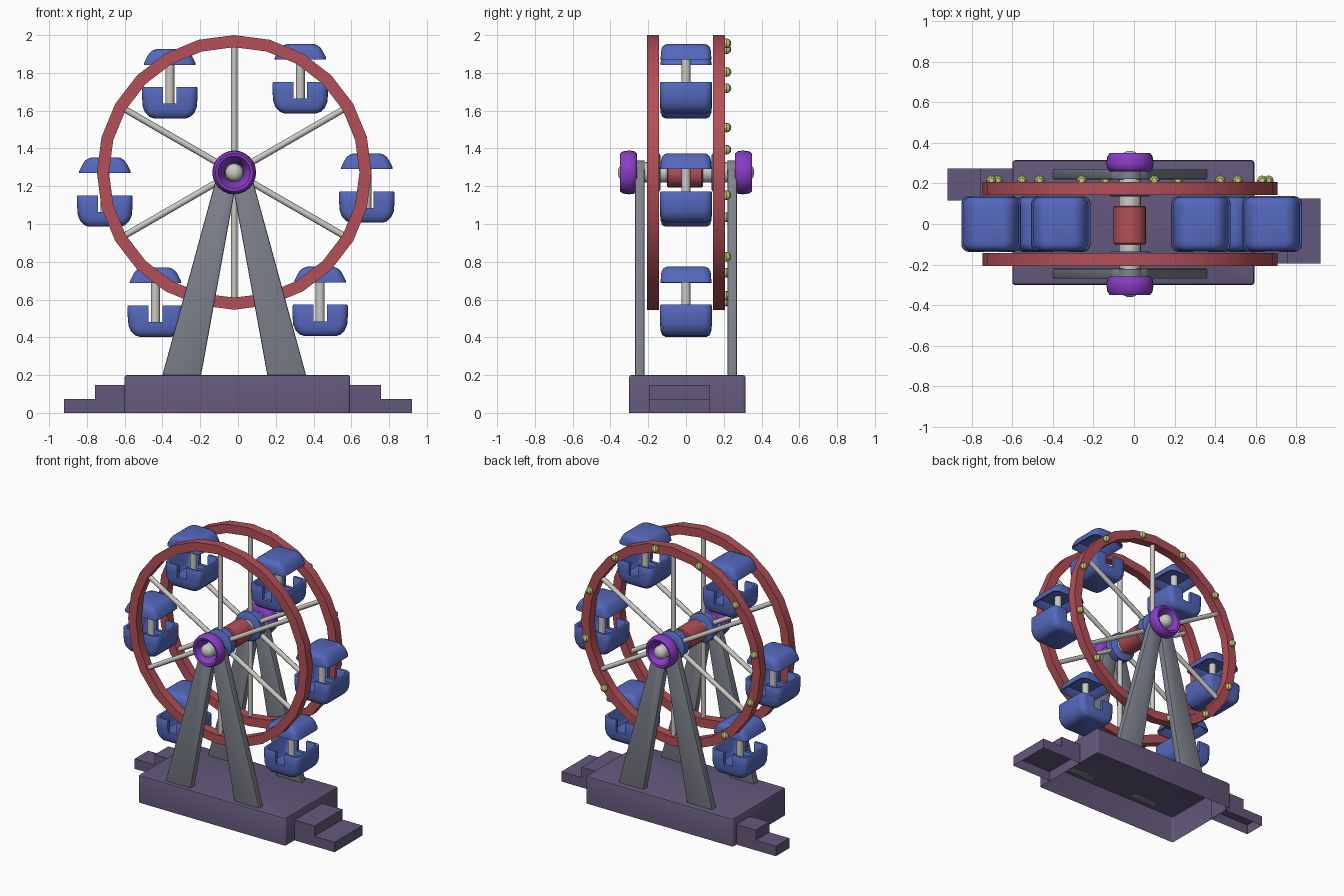
import bpy, bmesh, math

if "Cube" in bpy.data.objects:
    bpy.data.objects.remove(bpy.data.objects["Cube"])

CX, CZ = -0.02, 1.273          # wheel centre


def mat(name, r, g, b):
    m = bpy.data.materials.new(name)
    m.diffuse_color = (r, g, b, 1)
    m.use_nodes = True
    m.node_tree.nodes["Principled BSDF"].inputs["Base Color"].default_value = m.diffuse_color
    return m


RED = mat("red", 0.45, 0.08, 0.095)
BLUE = mat("blue", 0.09, 0.14, 0.51)
PLUM = mat("plum", 0.127, 0.098, 0.20)
STEEL = mat("steel_grey", 0.216, 0.231, 0.27)
SILVER = mat("silver", 0.60, 0.585, 0.55)
YELLOW = mat("yellow", 0.60, 0.60, 0.19)
PURPLE = mat("purple", 0.25, 0.045, 0.56)


def finish(name, bm, m, angle=35):
    bmesh.ops.recalc_face_normals(bm, faces=bm.faces)
    me = bpy.data.meshes.new(name)
    bm.to_mesh(me)
    bm.free()
    me.materials.append(m)
    me.shade_smooth()
    me.set_sharp_from_angle(angle=math.radians(angle))
    ob = bpy.data.objects.new(name, me)
    bpy.context.collection.objects.link(ob)
    return ob


def skin(bm, rings, closed=False, caps=True):
    """Join rings of vertices with quads, with optional end caps."""
    vs = [[bm.verts.new(p) for p in r] for r in rings]
    n = len(vs[0])
    for a, b in zip(vs, vs[1:] + (vs[:1] if closed else [])):
        if a is not b:
            for i in range(n):
                j = (i + 1) % n
                bm.faces.new((a[i], a[j], b[j], b[i]))
    if caps and not closed:
        bm.faces.new(vs[0])
        bm.faces.new(vs[-1])


def lathe(name, prof, n, m, closed=False, angle=35):
    """Turn (radius, y) points around the wheel axis."""
    bm = bmesh.new()
    ang = [i * math.tau / n for i in range(n)]
    skin(bm, [[(CX + r * math.cos(a), y, CZ + r * math.sin(a)) for a in ang]
              for r, y in prof], closed)
    return finish(name, bm, m, angle)


def rounded(hx, hy, r, z, k=4):
    """Rounded rectangle outline at height z."""
    pts = []
    for q, (sx, sy) in enumerate(((1, 1), (-1, 1), (-1, -1), (1, -1))):
        for i in range(k + 1):
            a = (q + i / k) * math.pi / 2
            pts.append((sx * (hx - r) + r * math.cos(a), sy * (hy - r) + r * math.sin(a), z))
    return pts


def loft(name, secs, m, caps=True, centre=(0, 0), angle=40):
    bm = bmesh.new()
    skin(bm, [[(x + centre[0], y + centre[1], z) for x, y, z in rounded(*s)] for s in secs],
         caps=caps)
    return finish(name, bm, m, angle)


def box(name, x0, x1, y0, y1, z0, z1, m, bottom=True):
    bm = bmesh.new()
    skin(bm, [[(x0, y0, z), (x1, y0, z), (x1, y1, z), (x0, y1, z)] for z in (z0, z1)])
    if not bottom:
        bm.faces.ensure_lookup_table()
        low = [f for f in bm.faces if all(v.co.z == z0 for v in f.verts)]
        bmesh.ops.delete(bm, geom=low, context='FACES_ONLY')
    return finish(name, bm, m)


def place(src, name, loc):
    ob = bpy.data.objects.new(name, src.data)
    ob.location = loc
    bpy.context.collection.objects.link(ob)


# Hollow base, open underneath
bm = bmesh.new()
base_secs = [(0.597, 0.308, 0.015, 0), (0.597, 0.308, 0.015, 0.188),
             (0.593, 0.304, 0.013, 0.197), (0.585, 0.296, 0.01, 0.2)]
skin(bm, [[(x - 0.003, y + 0.007, z) for x, y, z in rounded(*s)] for s in base_secs])
low = [f for f in bm.faces if all(v.co.z == 0 for v in f.verts)]
bmesh.ops.delete(bm, geom=low, context='FACES_ONLY')
finish("base", bm, PLUM)

# Entry and exit steps
for side, s, y0, y1 in (("right", 1, -0.195, 0.127), ("left", -1, 0.117, 0.273)):
    for part, far, z0, z1 in (("lower", 0.92, 0, 0.073), ("upper", 0.757, 0.073, 0.148)):
        x0, x1 = sorted((s * 0.592, s * far))
        box(f"{side}_{part}_step", x0, x1, y0, y1, z0, z1, PLUM, False)

# Wheel, legs and hub, front and back
for side, s in (("front", -1), ("back", 1)):
    lathe(side + "_rim", [(0.727, s * 0.142), (0.727, s * 0.206),
                          (0.663, s * 0.206), (0.663, s * 0.142)], 24, RED, True, 20)
    lathe(side + "_collar", [(0.09, s * 0.135), (0.105, s * 0.145),
                             (0.105, s * 0.195), (0.09, s * 0.205)], 20, BLUE)
    lathe(side + "_hub_ring", [(0.05, s * 0.258), (0.10, s * 0.26), (0.113, s * 0.275),
                               (0.116, s * 0.30), (0.112, s * 0.333), (0.10, s * 0.35),
                               (0.086, s * 0.347), (0.078, s * 0.33), (0.05, s * 0.285)],
          24, PURPLE, True, 50)
    # spokes
    for i in range(6):
        a = math.radians(30 + 60 * i)
        bm = bmesh.new()
        rings = []
        for d in (0.07, 0.68):
            ring = []
            for k in range(8):
                t = k * math.tau / 8
                u, v = 0.017 * math.cos(t), 0.017 * math.sin(t)
                ring.append((CX + d * math.cos(a) - u * math.sin(a), s * 0.174 + v,
                             CZ + d * math.sin(a) + u * math.cos(a)))
            rings.append(ring)
        skin(bm, rings)
        finish(side + "_spoke", bm, SILVER, 50)
    # tapered legs
    for t in (-1, 1):
        bm = bmesh.new()
        outline = [(0.383, 0.19), (0.177, 0.19), (-0.02, 1.27), (0.03, 1.325), (0.088, 1.27)]
        skin(bm, [[(CX + t * x, s * y, z) for x, z in outline] for y in (0.22, 0.27)])
        bmesh.ops.bevel(bm, geom=bm.edges[:], offset=0.008, segments=2, profile=0.5,
                        affect='EDGES')
        finish(side + "_leg", bm, STEEL)
    lathe(side + "_leg_cap", [(0.062, s * 0.221), (0.062, s * 0.269)], 20, STEEL)

# Axle with domed ends, and the central drum
dome = [(0.047 * math.cos(a), 0.325 + 0.036 * math.sin(a))
        for a in (math.radians(d) for d in (0, 20, 40, 60, 80))]
half = [(0.054, 0.21), (0.047, 0.26)] + dome
lathe("axle", [(r, -y) for r, y in reversed(half)] + half, 20, SILVER, angle=40)
lathe("drum", [(0.074, -0.1), (0.08, -0.094), (0.08, 0.083), (0.074, 0.089)], 20, RED)

# Lamps on the back rim
for i in range(12):
    a = math.radians(20 + 30 * i)
    bm = bmesh.new()
    bmesh.ops.create_uvsphere(bm, u_segments=8, v_segments=6, radius=0.026)
    ob = finish("lamp", bm, YELLOW, 30)
    ob.location = (CX + 0.694 * math.cos(a), 0.214, CZ + 0.694 * math.sin(a))

# Gondola parts, origin at the bottom of the tub
tub = loft("tub", [(0.085, 0.11, 0.03, 0), (0.108, 0.125, 0.035, 0.008),
                   (0.13, 0.134, 0.04, 0.03), (0.143, 0.137, 0.04, 0.06),
                   (0.147, 0.138, 0.04, 0.11), (0.147, 0.138, 0.04, 0.16),
                   (0.143, 0.134, 0.038, 0.166), (0.127, 0.118, 0.03, 0.166),
                   (0.122, 0.113, 0.028, 0.16), (0.12, 0.112, 0.028, 0.075),
                   (0.105, 0.105, 0.025, 0.055)], BLUE)
cutter = box("door_cutter", -0.036, 0.036, -0.3, 0.3, 0.078, 0.3, BLUE)
cutter.hide_render = True
mod = tub.modifiers.new("doors", 'BOOLEAN')
mod.operation, mod.solver, mod.object = 'DIFFERENCE', 'EXACT', cutter
bpy.context.view_layer.objects.active = tub
tub.select_set(True)
bpy.ops.object.modifier_apply(modifier=mod.name)
bpy.data.objects.remove(cutter)
tub.data.set_sharp_from_angle(angle=math.radians(40))

canopy = loft("canopy", [(0.09, 0.10, 0.03, 0.332), (0.12, 0.122, 0.035, 0.29),
                         (0.137, 0.134, 0.04, 0.284), (0.135, 0.134, 0.04, 0.296),
                         (0.118, 0.132, 0.04, 0.33), (0.105, 0.127, 0.04, 0.349),
                         (0.088, 0.116, 0.038, 0.361), (0.07, 0.10, 0.03, 0.367)], BLUE)
bm = bmesh.new()
skin(bm, [[(0.024 * math.cos(i * math.tau / 12), 0.024 * math.sin(i * math.tau / 12), z)
           for i in range(12)] for z in (0.05, 0.34)])
pole = finish("pole", bm, SILVER)

# Six hanging gondolas
spots = [(-0.361, 1.559), (0.330, 1.586), (-0.705, 0.986),
         (0.682, 1.007), (-0.437, 0.403), (0.435, 0.407)]
for x, z in spots:
    for src in (tub, canopy, pole):
        place(src, "gondola_" + src.name, (x, 0, z))
for src in (tub, canopy, pole):
    bpy.data.objects.remove(src)
